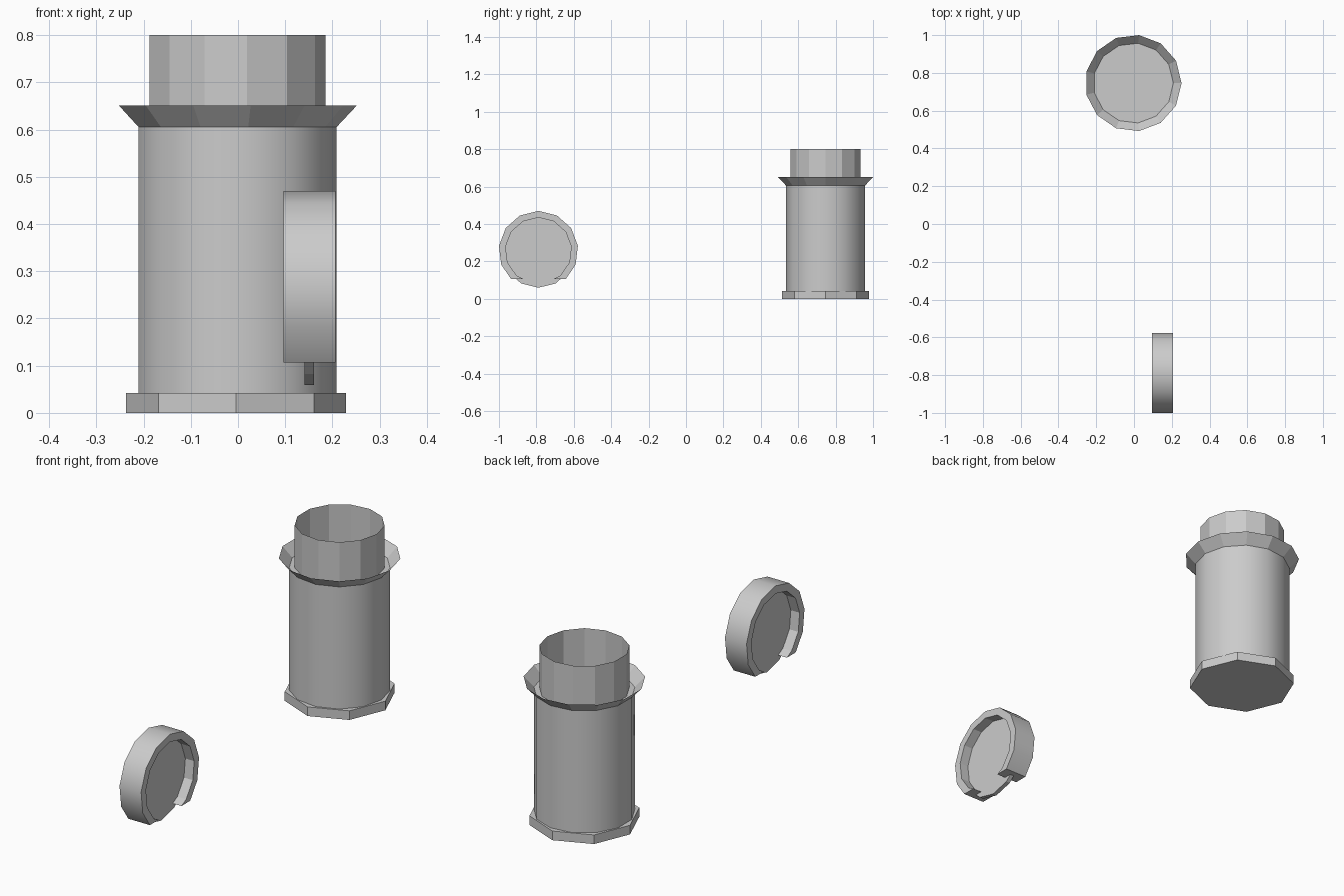
import bpy, bmesh
from math import pi, radians, cos, sin
from mathutils import Matrix, Vector

if "Cube" in bpy.data.objects:
    bpy.data.objects.remove(bpy.data.objects["Cube"])


def lathe(profile, n, closed=False, cap_start=False, cap_end=False):
    """Spin (radius, height) points into n flat sides, first corner on +x."""
    bm = bmesh.new()
    rings = [[bm.verts.new((r * cos(2 * pi * i / n), r * sin(2 * pi * i / n), z))
              for i in range(n)] for r, z in profile]
    pairs = list(zip(rings, rings[1:]))
    if closed:
        pairs.append((rings[-1], rings[0]))
    for a, b in pairs:
        for i in range(n):
            j = (i + 1) % n
            bm.faces.new((a[i], a[j], b[j], b[i]))
    if cap_start:
        bm.faces.new(rings[0][::-1])
    if cap_end:
        bm.faces.new(rings[-1])
    return bm


def finish(bm, name, matrix, smooth=None, cut_z=None):
    bm.transform(matrix)
    if cut_z is not None:
        bmesh.ops.bisect_plane(bm, geom=bm.verts[:] + bm.edges[:] + bm.faces[:],
                               plane_co=(0, 0, cut_z), plane_no=(0, 0, 1), clear_inner=True)
        bmesh.ops.holes_fill(bm, edges=[e for e in bm.edges if e.is_boundary], sides=0)
        bmesh.ops.recalc_face_normals(bm, faces=bm.faces[:])
    mesh = bpy.data.meshes.new(name)
    bm.to_mesh(mesh)
    bm.free()
    if smooth:
        mesh.set_sharp_from_angle(angle=radians(30))
        for p in mesh.polygons:
            p.use_smooth = smooth(p)
    obj = bpy.data.objects.new(name, mesh)
    bpy.context.collection.objects.link(obj)
    return obj


# Canister: base, body, flared collar and open neck
stand = Matrix.Translation((-0.004, 0.746, 0))
finish(lathe([(0.233, 0), (0.233, 0.042)], 8, cap_start=True, cap_end=True), "base", stand)
finish(lathe([(0.2125, 0.042), (0.2125, 0.605)], 13, cap_start=True, cap_end=True), "body", stand,
       smooth=lambda p: True)
finish(lathe([(0.2125, 0.605), (0.2557, 0.651)], 13), "collar", stand)
finish(lathe([(0.189, 0.605), (0.189, 0.80)], 13), "neck", stand)

# Separate upright cap: rim open at the bottom, with a thin disc inside
CENTRE = Vector((0.151, -0.789, 0.2575))
upright = Matrix.Translation(CENTRE) @ Matrix.Rotation(-pi / 2, 4, 'Y')
flipped = Matrix.Translation(CENTRE) @ Matrix.Rotation(pi / 2, 4, 'Y')


def is_outer(p):
    radial = p.center - CENTRE
    radial.x = 0
    return p.normal.dot(radial.normalized()) > 0.9


finish(lathe([(0.2125, -0.055), (0.2125, 0.055), (0.177, 0.055), (0.177, -0.055)], 13, closed=True),
       "cap_rim", upright, smooth=is_outer, cut_z=0.107)
finish(lathe([(0.198, -0.01), (0.198, 0.01)], 13, cap_start=True, cap_end=True), "cap_disc", flipped)
